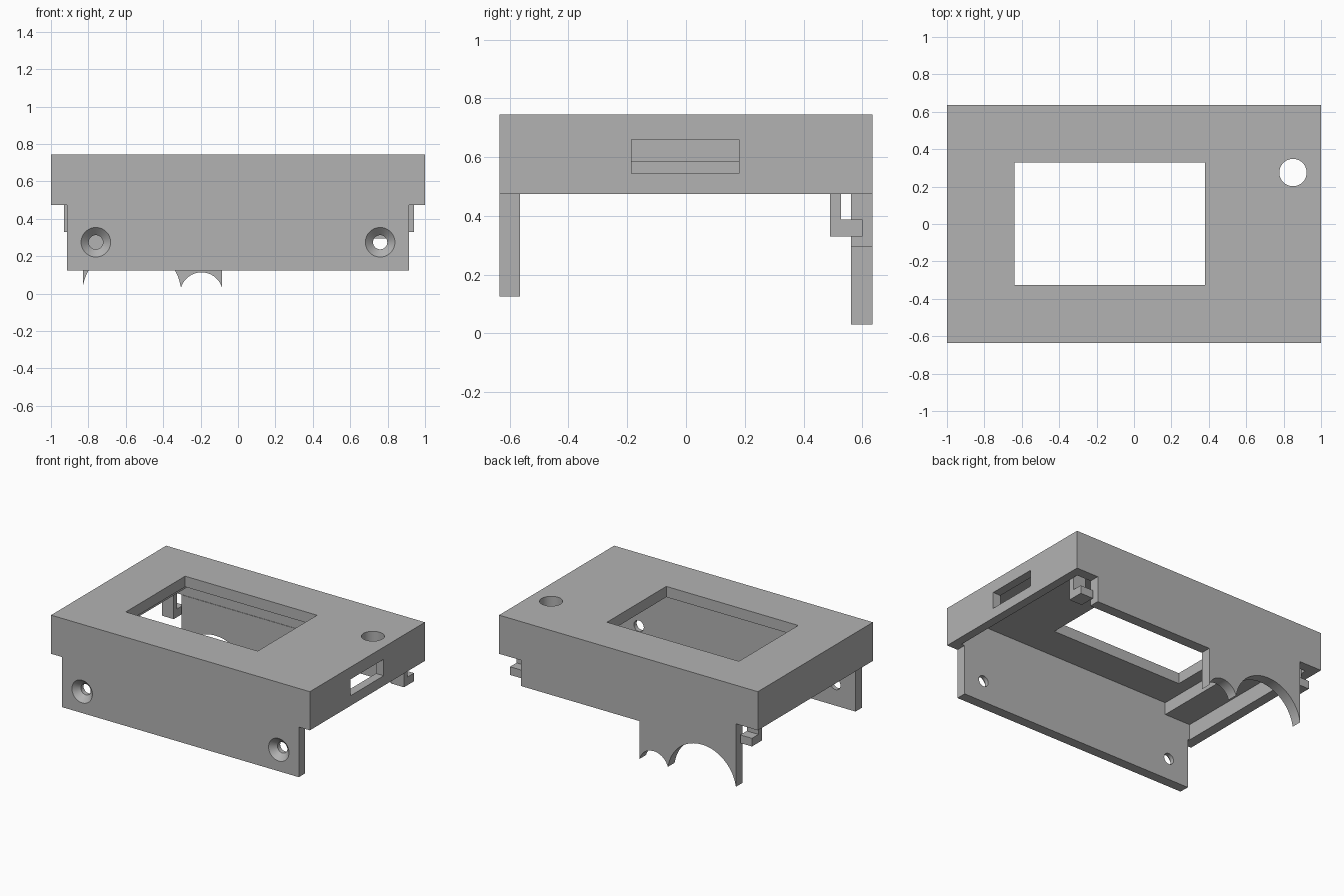
import bpy, bmesh, math
from mathutils import Matrix, Vector

cube = bpy.data.objects.get("Cube")
if cube:
    bpy.data.objects.remove(cube, do_unlink=True)

GREY = (0.45, 0.45, 0.45, 1.0)
grey = bpy.data.materials.new("plain grey")
grey.use_nodes = True
grey.diffuse_color = GREY
grey.node_tree.nodes["Principled BSDF"].inputs["Base Color"].default_value = GREY


def add_object(name, bm):
    bmesh.ops.recalc_face_normals(bm, faces=bm.faces)
    mesh = bpy.data.meshes.new(name)
    bm.to_mesh(mesh)
    bm.free()
    mesh.materials.append(grey)
    obj = bpy.data.objects.new(name, mesh)
    bpy.context.collection.objects.link(obj)
    return obj


def box(name, x, y, z):
    bm = bmesh.new()
    bmesh.ops.create_cube(bm, size=1)
    for v in bm.verts:
        v.co = Vector(((r[0] + r[1]) / 2 + c * (r[1] - r[0]) for r, c in zip((x, y, z), v.co)))
    return add_object(name, bm)


def cone(name, centre, r1, r2, depth, along_y=False):
    """Cylinder or cone; along_y puts the r1 end towards -y."""
    bm = bmesh.new()
    bmesh.ops.create_cone(bm, cap_ends=True, segments=64, radius1=r1, radius2=r2, depth=depth)
    turn = Matrix.Rotation(math.radians(-90), 4, 'X') if along_y else Matrix()
    bm.transform(Matrix.Translation(centre) @ turn)
    return add_object(name, bm)


def extrude_xz(name, points, y0, y1):
    bm = bmesh.new()
    face = bm.faces.new([bm.verts.new((x, y0, z)) for x, z in points])
    new = bmesh.ops.extrude_face_region(bm, geom=[face])["geom"]
    bmesh.ops.translate(bm, vec=(0, y1 - y0, 0), verts=[g for g in new if isinstance(g, bmesh.types.BMVert)])
    return add_object(name, bm)


def cut(target, *cutters):
    bpy.context.view_layer.objects.active = target
    for cutter in cutters:
        cutter.hide_render = True
        mod = target.modifiers.new("cut", 'BOOLEAN')
        mod.operation, mod.solver, mod.object = 'DIFFERENCE', 'EXACT', cutter
        bpy.ops.object.modifier_apply(modifier=mod.name)
        bpy.data.objects.remove(cutter, do_unlink=True)


def arc(cx, cz, r, x_from, x_to, steps=32):
    """Upper arc of a circle between two x positions."""
    a0, a1 = (math.acos((x - cx) / r) for x in (x_from, x_to))
    angles = [a0 + (a1 - a0) * i / steps for i in range(steps + 1)]
    return [(cx + r * math.cos(a), cz + r * math.sin(a)) for a in angles]


BACK, INNER, RIM, TOP = 0.635, 0.565, 0.475, 0.745

# Hollow cover with screen window, round button hole and side slot
cover = box("cover", (-1, 1), (-BACK, BACK), (RIM, TOP))
cut(cover,
    box("cavity_cutter", (-0.93, 0.94), (-INNER, INNER), (0.3, 0.67)),
    box("window_cutter", (-0.64, 0.38), (-0.325, 0.33), (0.6, 0.9)),
    cone("button_cutter", (0.85, 0.275, 0.7), 0.073, 0.073, 0.4),
    box("slot_cutter", (0.85, 1.1), (-0.185, 0.18), (0.545, 0.66)))

# Lowered ceiling step inside
box("inner_step", (-0.935, -0.73), (-INNER, INNER), (0.585, 0.675))

# Front panel with two countersunk screw holes
front = box("front_panel", (-0.915, 0.915), (-BACK, -INNER), (0.125, RIM))
for side in (-1, 1):
    cut(front,
        cone("screw_cutter", (side * 0.76, -0.6, 0.275), 0.038, 0.038, 0.3, True),
        cone("sink_cutter", (side * 0.76, -0.616, 0.275), 0.081, 0.038, 0.042, True))

# Back panel with a tongue that straddles two round bodies
profile = [(-0.83, RIM), (0.83, RIM), (0.83, 0.295), (-0.085, 0.295)]
profile += arc(-0.195, 0, 0.114, -0.085, -0.304)
profile += arc(-0.568, -0.005, 0.265, -0.307, -0.83)
back = extrude_xz("back_panel", profile, 0.562, BACK)

# L-shaped clips beside the back panel
for name, side in (("left_clip", 1), ("right_clip", -1)):
    x = sorted((side * 0.84, side * (0.94 if side > 0 else 0.93)))
    box(name + "_stem", x, (0.49, 0.528), (0.33, 0.675))
    box(name + "_foot", x, (0.528, 0.60), (0.33, 0.387))

# Smooth the round cuts, keep edges sharp
for obj in (cover, front, back):
    bpy.ops.object.select_all(action='DESELECT')
    obj.select_set(True)
    bpy.context.view_layer.objects.active = obj
    bpy.ops.object.shade_smooth_by_angle(angle=math.radians(30))
